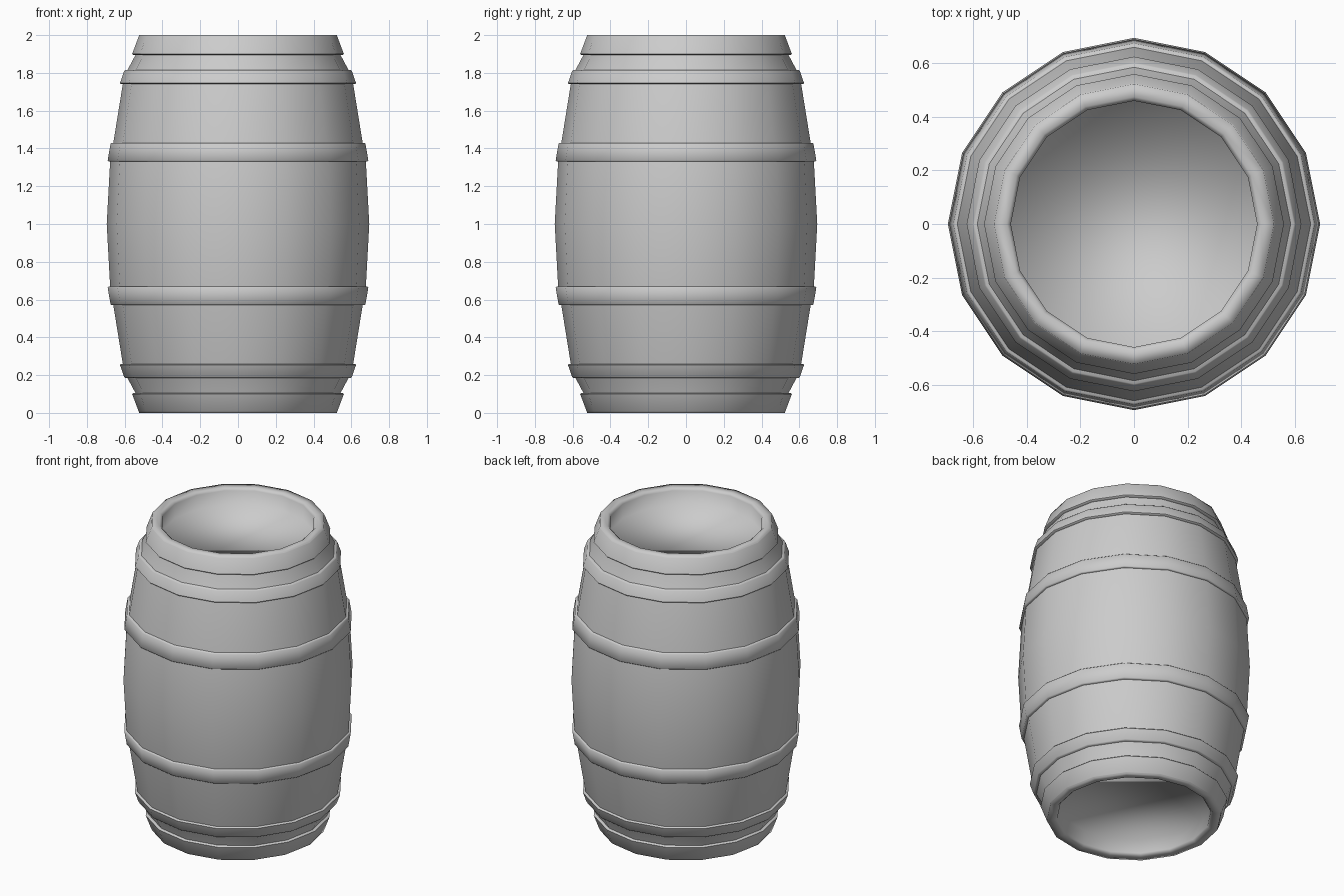
import bpy, bmesh, math

if "Cube" in bpy.data.objects:
    bpy.data.objects.remove(bpy.data.objects["Cube"])

SIDES = 16


def lathe(name, profile, closed=False, caps=False, angle=40):
    """Spin an (r, z) profile around z; vertices fall on the axes."""
    bm = bmesh.new()
    rings = []
    for r, z in profile:
        rings.append([bm.verts.new((r * math.cos(2 * math.pi * i / SIDES),
                                    r * math.sin(2 * math.pi * i / SIDES), z))
                      for i in range(SIDES)])
    count = len(rings) if closed else len(rings) - 1
    for k in range(count):
        a, b = rings[k], rings[(k + 1) % len(rings)]
        for i in range(SIDES):
            j = (i + 1) % SIDES
            bm.faces.new((a[i], a[j], b[j], b[i]))
    if caps:
        bm.faces.new(rings[0][::-1])
        bm.faces.new(rings[-1])
    bmesh.ops.recalc_face_normals(bm, faces=bm.faces)
    mesh = bpy.data.meshes.new(name)
    bm.to_mesh(mesh)
    bm.free()
    obj = bpy.data.objects.new(name, mesh)
    bpy.context.collection.objects.link(obj)
    bpy.ops.object.select_all(action='DESELECT')
    obj.select_set(True)
    bpy.context.view_layer.objects.active = obj
    if angle >= 180:
        bpy.ops.object.shade_smooth()
    else:
        bpy.ops.object.shade_smooth_by_angle(angle=math.radians(angle))
    return obj


# Barrel body: recessed head, thick flat rim, bulging staves, mirrored at z = 1
half = [(0.462, 0.11), (0.46, 0.015), (0.475, 0.0), (0.523, 0.0),
        (0.54, 0.10), (0.588, 0.19), (0.61, 0.26), (0.66, 0.57),
        (0.677, 0.67)]
body = half + [(0.695, 1.0)] + [(r, 2 - z) for r, z in reversed(half)]
lathe("barrel_body", body, caps=True, angle=180)

# Hoops: z range, outer radius at each edge, repeated top and bottom
hoops = [("end_hoop", 0.002, 0.105, 0.526, 0.56),
         ("quarter_hoop", 0.185, 0.26, 0.603, 0.625),
         ("bulge_hoop", 0.57, 0.67, 0.675, 0.69)]
t, b = 0.04, 0.006
for name, z0, z1, r0, r1 in hoops:
    section = [(r0 - t, z0), (r0 - b, z0), (r0, z0 + b),
               (r1, z1 - b), (r1 - b, z1), (r1 - t, z1)]
    lathe("lower_" + name, section, closed=True, angle=60)
    lathe("upper_" + name, [(r, 2 - z) for r, z in section], closed=True,
          angle=60)
